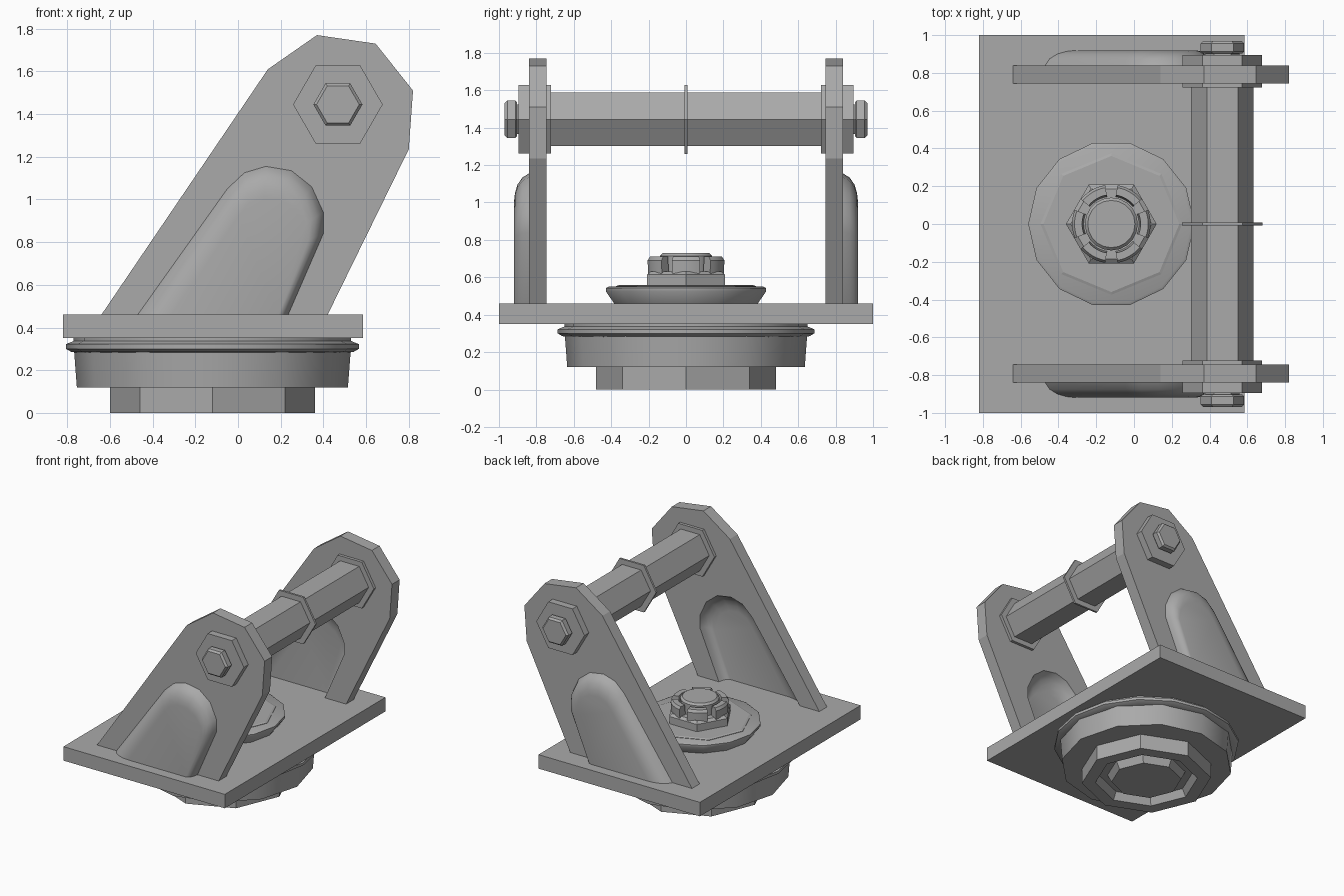
import bpy, bmesh
from math import sin, cos, pi, radians
from mathutils import Matrix

if "Cube" in bpy.data.objects:
    bpy.data.objects.remove(bpy.data.objects["Cube"])

steel = bpy.data.materials.new("grey_steel")
steel.use_nodes = True
GREY = (0.4, 0.4, 0.4, 1)
steel.diffuse_color = GREY
steel.node_tree.nodes["Principled BSDF"].inputs["Base Color"].default_value = GREY


def finish(name, bm, smooth=None):
    bmesh.ops.remove_doubles(bm, verts=bm.verts, dist=1e-5)
    bmesh.ops.recalc_face_normals(bm, faces=bm.faces)
    mesh = bpy.data.meshes.new(name)
    bm.to_mesh(mesh)
    bm.free()
    mesh.materials.append(steel)
    ob = bpy.data.objects.new(name, mesh)
    bpy.context.collection.objects.link(ob)
    if smooth:
        bpy.ops.object.select_all(action='DESELECT')
        ob.select_set(True)
        bpy.context.view_layer.objects.active = ob
        bpy.ops.object.shade_smooth_by_angle(angle=radians(smooth))
    return ob


def loft(bm, rings, closed=True, caps=True):
    """Skin a list of equal-length point rings."""
    rows = [[bm.verts.new(p) for p in ring] for ring in rings]
    n = len(rows[0])
    for a, b in zip(rows, rows[1:]):
        for i in range(n if closed else n - 1):
            j = (i + 1) % n
            bm.faces.new((a[i], a[j], b[j], b[i]))
    if caps:
        bm.faces.new(rows[0])
        bm.faces.new(rows[-1])


def turned(name, profile, sides, at, along_y=False, smooth=None, start=0.0):
    """Turn (radius, height) pairs about z, or about y."""
    bm = bmesh.new()
    angles = [start + 2 * pi * i / sides for i in range(sides)]
    loft(bm, [[(r * cos(a), r * sin(a), h) for a in angles] for r, h in profile])
    if along_y:
        bm.transform(Matrix.Rotation(-pi / 2, 4, 'X'))
    bm.transform(Matrix.Translation(at))
    return finish(name, bm, smooth)


# Mounting plate
bm = bmesh.new()
bmesh.ops.create_cube(bm, size=1)
bm.transform(Matrix.Translation((-0.118, 0, 0.405)) @ Matrix.Diagonal((1.406, 2, 0.11, 1)))
finish("mounting_plate", bm)

# Swivel stack under the plate
HUB = (-0.12, 0, 0)
turned("swivel_flange", [(0.60, 0.28), (0.66, 0.285), (0.686, 0.3), (0.686, 0.322), (0.65, 0.337),
                         (0.65, 0.35)], 16, HUB, smooth=40)
turned("swivel_cup", [(0.635, 0.12), (0.648, 0.29)], 12, HUB, smooth=32)
turned("swivel_base", [(0.26, 0), (0.29, 0.06), (0.35, 0.06), (0.38, 0), (0.48, 0), (0.48, 0.125)],
       8, HUB)

# Washer, castellated nut and bolt above the plate
turned("hub_washer", [(0.39, 0.455), (0.44, 0.525), (0.44, 0.542), (0.425, 0.55)], 14, HUB, smooth=40)
turned("washer_ridge", [(0.375, 0.545), (0.375, 0.553), (0.36, 0.558)], 8, HUB)
turned("hub_nut", [(0.24, 0.55), (0.24, 0.615), (0.215, 0.632)], 6, HUB)
turned("hub_bolt", [(0.14, 0.62), (0.14, 0.715), (0.125, 0.73)], 20, HUB, smooth=40)
bm = bmesh.new()
for k in range(6):
    arc = [radians(60 * k - 21 + 7 * i) for i in range(7)]
    rings = []
    for a in arc:
        section = [(0.145, 0.62), (0.205, 0.62), (0.208, 0.69), (0.195, 0.71), (0.155, 0.71)]
        rings.append([(HUB[0] + r * cos(a), r * sin(a), z) for r, z in section])
    loft(bm, rings)
finish("nut_crown", bm, 35)

# Side arms with a pressed, open-bottomed bulge
ARM = [(0.42, 0.46), (0.80, 1.235), (0.82, 1.51), (0.645, 1.73), (0.37, 1.77), (0.14, 1.61), (-0.64, 0.46)]
RIM = [(-0.47, 0.46), (-0.05, 1.05), (0.03, 1.125), (0.13, 1.155), (0.25, 1.135), (0.345, 1.06),
       (0.40, 0.94), (0.40, 0.84), (0.235, 0.46)]
CROWN = [(-0.31, 0.46), (0.0, 0.92), (0.05, 0.98), (0.12, 1.01), (0.20, 1.0), (0.27, 0.96),
         (0.32, 0.89), (0.33, 0.81), (0.19, 0.46)]
SHEET = 0.095


def bulge_skin(bm, side, y):
    rings = []
    for inward, rise in ((0, 0), (0.15, 0.035), (0.4, 0.06), (0.7, 0.074), (1, 0.079)):
        rings.append([(a + (c - a) * inward, side * (y + rise), b + (d - b) * inward)
                      for (a, b), (c, d) in zip(RIM, CROWN)])
    loft(bm, rings, closed=False, caps=False)
    bm.faces.new([bm.verts.new(p) for p in rings[-1]])


for side, label in ((-1, "front"), (1, "back")):
    bm = bmesh.new()
    outline = ARM + RIM
    loft(bm, [[(x, side * y, z) for x, z in outline] for y in (0.84 - SHEET, 0.84)])
    finish(label + "_arm", bm)
    bm = bmesh.new()
    bulge_skin(bm, side, 0.84)
    outer = finish(label + "_arm_bulge", bm, 50)
    bm = bmesh.new()
    bulge_skin(bm, side, 0.84 - SHEET)
    finish(label + "_arm_hollow", bm, 50)
    # Make the outer skin face outwards and the hollow face inwards
    for name, want in ((label + "_arm_bulge", side), (label + "_arm_hollow", -side)):
        mesh = bpy.data.objects[name].data
        if mesh.polygons[-1].normal.y * want < 0:
            mesh.flip_normals()

# Hexagonal cross bar, collar, washers and bolt heads
AXLE = (0.468, 0, 1.445)
turned("cross_bar", [(0.165, -0.73), (0.165, 0.73)], 6, AXLE, True)
turned("bar_collar", [(0.213, -0.008), (0.213, 0.008)], 6, AXLE, True)
for side, label in ((-1, "front"), (1, "back")):
    turned(label + "_bar_washer", [(0.21, side * 0.722), (0.21, side * 0.895)], 6, AXLE, True)
    turned(label + "_bolt_head", [(0.09, side * 0.89), (0.09, side * 0.903), (0.105, side * 0.903),
                                  (0.115, side * 0.912), (0.115, side * 0.955),
                                  (0.1, side * 0.97)], 6, AXLE, True)
